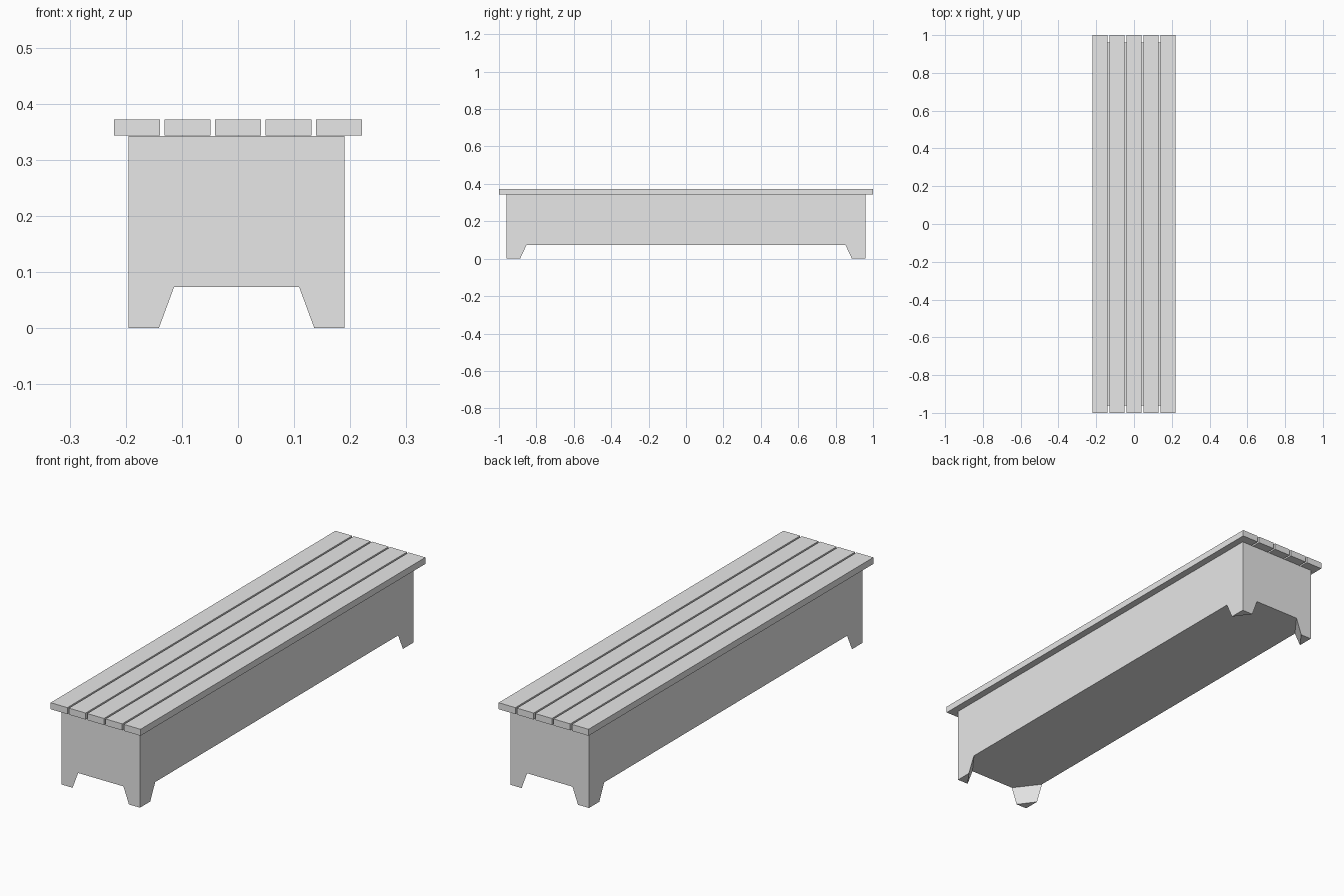
import bpy
import bmesh

cube = bpy.data.objects.get("Cube")
if cube:
    bpy.data.objects.remove(cube, do_unlink=True)

grey = bpy.data.materials.new("light_grey")
grey.use_nodes = True
grey.diffuse_color = (0.8, 0.8, 0.8, 1)
grey.node_tree.nodes["Principled BSDF"].inputs["Base Color"].default_value = grey.diffuse_color


def finish(bm, name):
    bmesh.ops.recalc_face_normals(bm, faces=bm.faces)
    mesh = bpy.data.meshes.new(name)
    bm.to_mesh(mesh)
    bm.free()
    mesh.materials.append(grey)
    obj = bpy.data.objects.new(name, mesh)
    bpy.context.collection.objects.link(obj)
    return obj


def loft(bm, bottom, top):
    """Closed solid between two matching loops of points."""
    low = [bm.verts.new(p) for p in bottom]
    high = [bm.verts.new(p) for p in top]
    bm.faces.new(low)
    bm.faces.new(high)
    n = len(low)
    for i in range(n):
        j = (i + 1) % n
        bm.faces.new((low[i], low[j], high[j], high[i]))


def rect(x0, x1, y, z):
    return [(x0, -y, z), (x1, -y, z), (x1, y, z), (x0, y, z)]


# Dimensions
LEFT, RIGHT, END = -0.195, 0.19, 0.96
FLOOR, BODY_TOP = 0.073, 0.342
SEAT_BOTTOM, SEAT_TOP = 0.343, 0.372
SLAT_WIDTH, PITCH = 0.082, 0.09

# Closed box body
bm = bmesh.new()
loft(bm, rect(LEFT, RIGHT, END, FLOOR), rect(LEFT, RIGHT, END, BODY_TOP))
finish(bm, "bench_body")


# Tapered triangular corner feet, flush with the body sides
def triangle(x, y, sx, sy, dx, dy, z):
    return [(x, y, z), (x - sx * dx, y, z), (x, y - sy * dy, z)]


for side, x, sx in (("right", LEFT, -1), ("left", RIGHT, 1)):
    for end, sy in (("front", -1), ("back", 1)):
        bm = bmesh.new()
        loft(bm, triangle(x, sy * END, sx, sy, 0.054, 0.073, 0),
             triangle(x, sy * END, sx, sy, 0.081, 0.107, FLOOR))
        finish(bm, f"{end}_{side}_foot")

# Seat slats with narrow gaps
for i in range(5):
    x0 = -0.221 + i * PITCH
    bm = bmesh.new()
    loft(bm, rect(x0, x0 + SLAT_WIDTH, 1, SEAT_BOTTOM),
         rect(x0, x0 + SLAT_WIDTH, 1, SEAT_TOP))
    finish(bm, f"seat_slat_{i + 1}")
